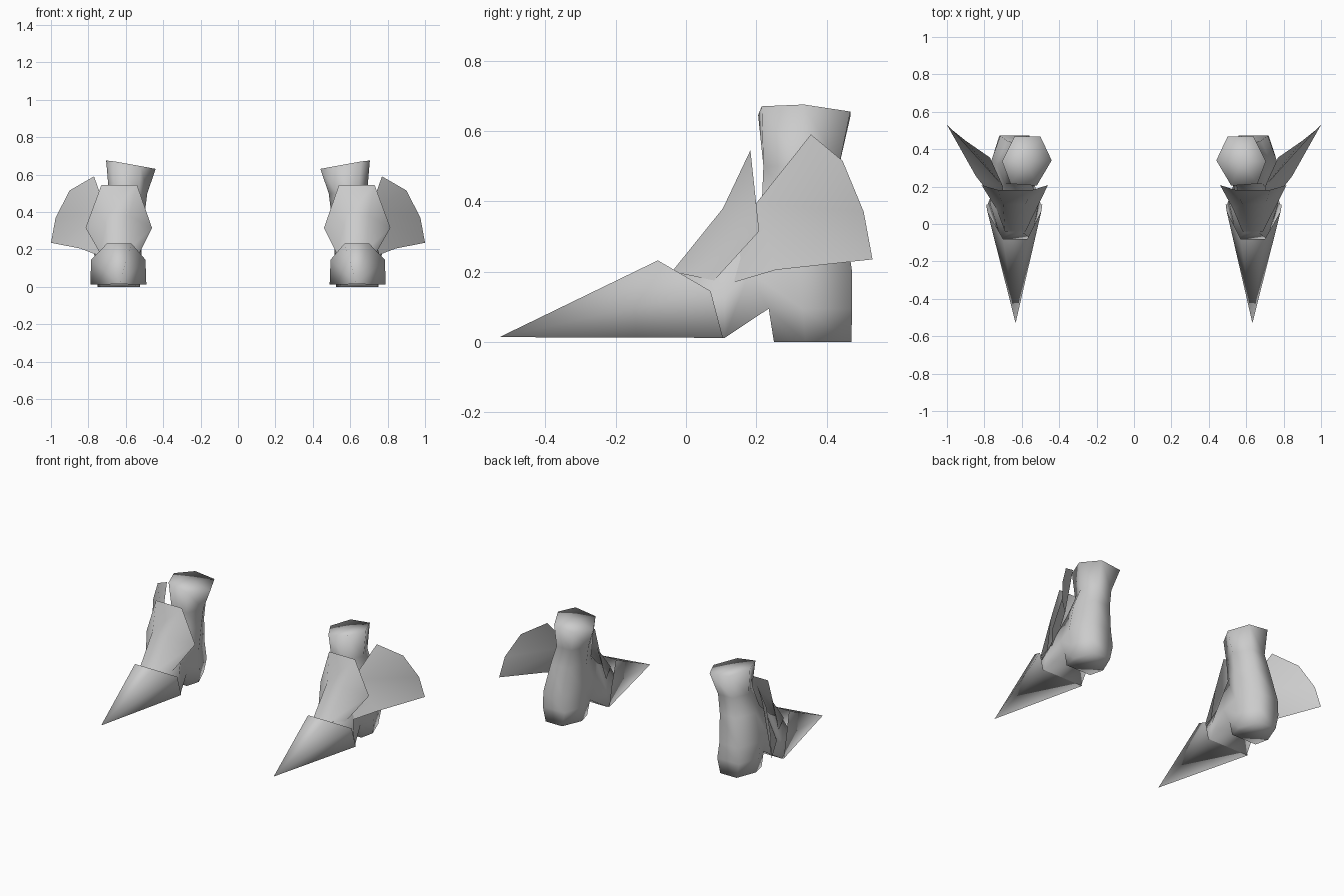
import bpy, bmesh

grey = bpy.data.materials.new("light_grey")
grey.diffuse_color = (0.6, 0.6, 0.6, 1)


def make(name, verts, faces, side, closed=False):
    """Smooth shaded mesh; side = 1 or -1 mirrors across x."""
    bm = bmesh.new()
    vs = [bm.verts.new((side * x, y, z)) for x, y, z in verts]
    for f in faces:
        bm.faces.new([vs[i] for i in (f if side > 0 else f[::-1])])
    if closed:
        bmesh.ops.recalc_face_normals(bm, faces=bm.faces[:])
    for f in bm.faces:
        f.smooth = True
    me = bpy.data.meshes.new(name)
    bm.to_mesh(me)
    bm.free()
    me.materials.append(grey)
    bpy.context.collection.objects.link(bpy.data.objects.new(name, me))


def boot_body(name, side):
    # Shaft and heel: hexagonal rings from top to ground
    # order: front in, front out, side out, back out, back in, side in
    v = [(.52, .205, .645), (.66, .215, .67), (.705, .335, .675),
         (.64, .467, .655), (.50, .467, .64), (.44, .34, .63)]
    rings = [
        (.50, ((.53, .22), (.64, .22), (.69, .33), (.645, .435), (.54, .435), (.485, .33))),
        (.38, ((.545, .215), (.69, .215), (.735, .32), (.68, .445), (.56, .445), (.50, .33))),
        (.20, ((.54, .18), (.72, .18), (.77, .32), (.715, .472), (.575, .472), (.515, .32))),
        (.095, ((.54, .235), (.735, .235), (.765, .33), (.72, .472), (.56, .472), (.515, .33))),
        (0, ((.55, .25), (.73, .25), (.75, .34), (.70, .47), (.58, .47), (.525, .34))),
    ]
    for z, ring in rings:
        v += [(x, y, z) for x, y in ring]
    faces = []
    for r in range(5):
        for i in range(6):
            if i == 0 and r in (2, 3):
                continue  # opening where the foot joins
            j = (i + 1) % 6
            faces.append((r * 6 + i, r * 6 + j, r * 6 + 6 + j, r * 6 + 6 + i))
    # Caps: fan at the top, flat at the ground
    v.append((.575, .335, .652))
    faces += [(36, (i + 1) % 6, i) for i in range(6)]
    faces.append(tuple(range(30, 36)))
    # Foot: two sections carried forward from the opening
    loop = [12, 13, 19, 25, 24, 18]
    sections = [
        [(.58, .10, .28), (.69, .10, .28), (.77, .11, .13),
         (.78, .11, .012), (.50, .11, .012), (.51, .11, .13)],
        [(.59, -.05, .19), (.67, -.05, .19), (.71, -.08, .10),
         (.72, -.08, .018), (.54, -.08, .018), (.55, -.08, .10)],
    ]
    for s in sections:
        new = list(range(len(v), len(v) + 6))
        v += s
        for i in range(6):
            j = (i + 1) % 6
            faces.append((loop[i], loop[j], new[j], new[i]))
        loop = new
    faces.append(tuple(loop))
    make(name, v, faces, side, True)


for side, label in ((1, "right"), (-1, "left")):
    boot_body(label + "_boot_body", side)

    # Pointed toe cap, open at the back
    make(label + "_toe_cap",
         [(.633, -.53, .014), (.49, .105, .012), (.495, .07, .145), (.57, -.08, .232),
          (.70, -.08, .232), (.785, .07, .145), (.79, .105, .012)],
         [(0, i + 1, i) if i < 6 else (0, 1, 6) for i in range(1, 7)], side)

    # Bent plate over the instep
    make(label + "_instep_plate",
         [(.53, .08, .175), (.58, -.04, .20), (.69, -.04, .20), (.735, .08, .175),
          (.46, .208, .315), (.58, .105, .38), (.70, .105, .38), (.815, .208, .315),
          (.54, .183, .545), (.73, .183, .545)],
         [(0, 1, 5, 4), (1, 2, 6, 5), (2, 3, 7, 6),
          (4, 5, 8), (5, 6, 9, 8), (6, 7, 9)], side)

    # Swept wing on the outer side
    make(label + "_side_wing",
         [(.70, .07, .15), (.845, .255, .205), (1.0, .53, .235), (.975, .505, .37),
          (.90, .445, .515), (.77, .355, .59), (.70, .20, .395)],
         [(0, 1, 6), (6, 1, 2), (6, 2, 3), (6, 3, 4), (6, 4, 5)], side)
